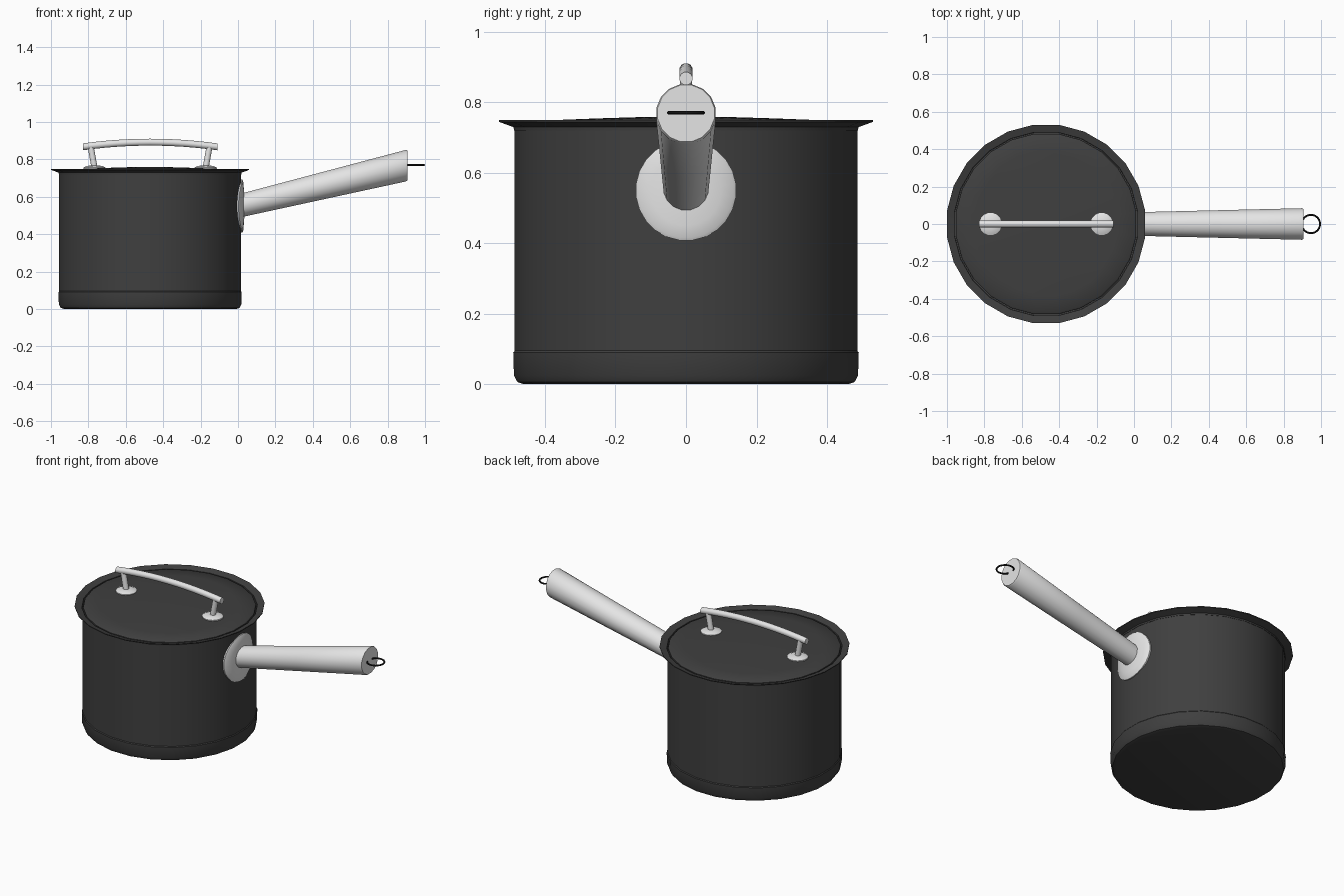
import bpy, bmesh, math
from mathutils import Vector

cube = bpy.data.objects.get("Cube")
if cube:
    bpy.data.objects.remove(cube, do_unlink=True)


def material(name, value):
    m = bpy.data.materials.new(name)
    m.use_nodes = True
    colour = (value, value, value, 1)
    m.diffuse_color = colour
    m.node_tree.nodes["Principled BSDF"].inputs["Base Color"].default_value = colour
    return m


dark = material("dark grey coating", 0.05)
steel = material("light steel", 0.78)
black = material("black wire", 0.01)


def loft(name, stations, axis, sides, mat, bend=None):
    """Skin rings (centre, radius) lying square to the x or z axis; cap both ends."""
    bm = bmesh.new()
    rings = []
    for centre, radius in stations:
        ring = []
        for i in range(sides):
            a = math.tau * (i + 0.5) / sides
            u, v = radius * math.cos(a), radius * math.sin(a)
            offset = Vector((u, v, 0)) if axis == "z" else Vector((0, u, v))
            ring.append(bm.verts.new(Vector(centre) + offset))
        rings.append(ring)
    for a, b in zip(rings, rings[1:]):
        for i in range(sides):
            j = (i + 1) % sides
            bm.faces.new((a[i], a[j], b[j], b[i]))
    bm.faces.new(rings[0])
    bm.faces.new(rings[-1])
    if bend:
        for v in bm.verts:
            bend(v.co)
    bmesh.ops.recalc_face_normals(bm, faces=bm.faces)
    mesh = bpy.data.meshes.new(name)
    bm.to_mesh(mesh)
    bm.free()
    obj = bpy.data.objects.new(name, mesh)
    bpy.context.collection.objects.link(obj)
    finish(obj, mat)
    return obj


def finish(obj, mat):
    obj.data.materials.append(mat)
    bpy.ops.object.select_all(action="DESELECT")
    obj.select_set(True)
    bpy.context.view_layer.objects.active = obj
    bpy.ops.object.shade_smooth_by_angle(angle=math.radians(35))


PX = -0.47           # pot axis
SIDES = 24
FLAT = 1 / math.cos(math.pi / SIDES)


def turned(name, profile, x, sides, mat, scale=1):
    return loft(name, [((x, 0, z), r * scale) for r, z in profile], "z", sides, mat)


# Pot body with thicker base and flared rim
turned("pot_body", [(0.46, 0), (0.478, 0.006), (0.488, 0.025), (0.49, 0.09),
                    (0.486, 0.095), (0.486, 0.728), (0.53, 0.744), (0.53, 0.749),
                    (0.49, 0.738), (0.488, 0.72)], PX, SIDES, dark, FLAT)

# Shallow domed lid
turned("lid", [(0.482, 0.715), (0.482, 0.738), (0.474, 0.744), (0.38, 0.749),
               (0.25, 0.754), (0.12, 0.758), (0.02, 0.759)], PX, SIDES, dark, FLAT)

# Lid handle: feet, outward leaning posts and arched bar
for side, label in ((-1, "right"), (1, "left")):
    foot = PX + side * 0.297
    turned("lid_handle_foot_" + label,
           [(0.06, 0.742), (0.06, 0.757), (0.045, 0.764), (0.02, 0.768)], foot, 16, steel)
    loft("lid_handle_post_" + label,
         [((foot, 0, 0.755), 0.017), ((foot + side * 0.022, 0, 0.875), 0.017)],
         "z", 12, steel)

HALF = 0.36
bar = []
for i in range(13):
    t = i / 6 - 1
    bar.append(((PX + HALF * t, 0, 0.892 - 0.025 * t * t), 0.019))
loft("lid_handle_bar", bar, "x", 12, steel)


# Handle mount plate wrapped round the pot wall
def wrap(co):
    co.x -= 0.49 - math.sqrt(0.49 ** 2 - co.y ** 2)


loft("handle_mount", [((x, 0, 0.55), r) for x, r in
                      ((0.005, 0.143), (0.024, 0.143), (0.028, 0.135),
                       (0.031, 0.1), (0.034, 0.06))], "x", 24, steel, wrap)


# Long handle, widening towards its upright end
def handle_station(x, scale=1):
    t = x / 0.9
    return ((x, 0, 0.55 + 0.217 * t), (0.064 + 0.022 * t) * scale)


loft("handle", [handle_station(0), handle_station(0.45), handle_station(0.898),
                handle_station(0.905, 0.95)], "x", 16, steel)

# Hanging ring
bpy.ops.mesh.primitive_torus_add(location=(0.946, 0, 0.77), major_radius=0.049,
                                 minor_radius=0.005, major_segments=24, minor_segments=8)
ring = bpy.context.object
ring.name = "hanging_ring"
finish(ring, black)
